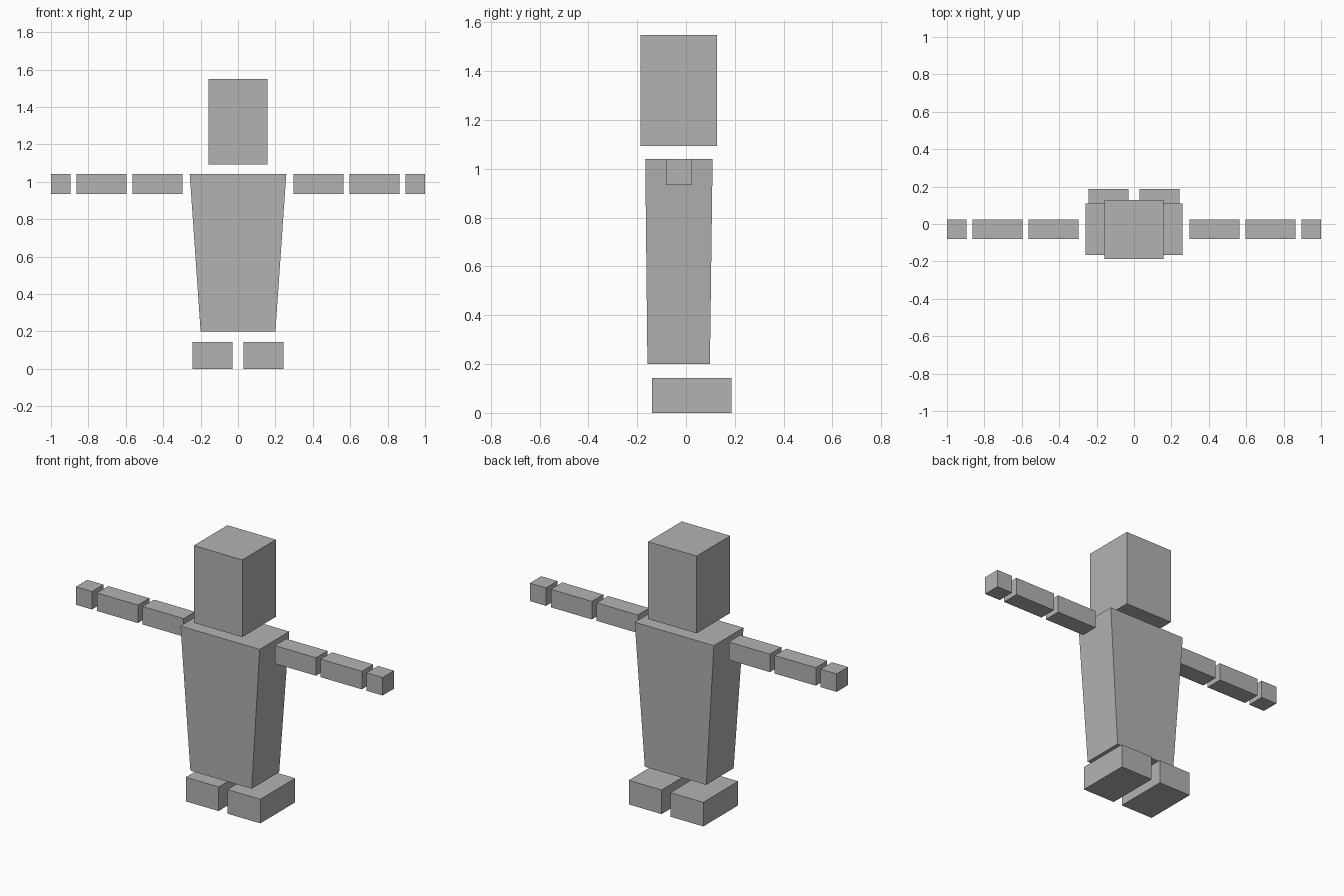
import bpy

if "Cube" in bpy.data.objects:
    bpy.data.objects.remove(bpy.data.objects["Cube"])

# One flat grey for the whole figure
grey = bpy.data.materials.new("plain_grey")
grey.diffuse_color = (0.45, 0.45, 0.45, 1)
grey.use_nodes = True
grey.node_tree.nodes["Principled BSDF"].inputs["Base Color"].default_value = grey.diffuse_color

FACES = [(3, 2, 1, 0), (4, 5, 6, 7), (0, 1, 5, 4),
         (1, 2, 6, 5), (2, 3, 7, 6), (3, 0, 4, 7)]


def block(name, bottom, top, z0, z1):
    """Box between two rectangles, each given as (x0, x1, y0, y1)."""
    verts = []
    for (x0, x1, y0, y1), z in ((bottom, z0), (top, z1)):
        verts += [(x0, y0, z), (x1, y0, z), (x1, y1, z), (x0, y1, z)]
    mesh = bpy.data.meshes.new(name)
    mesh.from_pydata(verts, [], FACES)
    mesh.materials.append(grey)
    obj = bpy.data.objects.new(name, mesh)
    bpy.context.collection.objects.link(obj)
    return obj


def pair(name, x0, x1, y0, y1, z0, z1):
    """The same straight box on both sides of the body."""
    for side, (a, b) in (("right", (x0, x1)), ("left", (-x1, -x0))):
        rect = (a, b, y0, y1)
        block(f"{side}_{name}", rect, rect, z0, z1)


# Head
head = (-0.158, 0.158, -0.186, 0.127)
block("head", head, head, 1.093, 1.548)

# Torso, narrowing towards the bottom
block("torso", (-0.20, 0.20, -0.158, 0.098),
      (-0.258, 0.258, -0.167, 0.109), 0.20, 1.04)

# Arms held straight out, in three separate pieces
for part, x0, x1 in (("upper_arm", 0.297, 0.565),
                     ("forearm", 0.596, 0.864),
                     ("hand", 0.895, 1.0)):
    pair(part, x0, x1, -0.081, 0.025, 0.934, 1.04)

# Feet
pair("foot", 0.029, 0.243, -0.139, 0.186, 0.0, 0.142)
